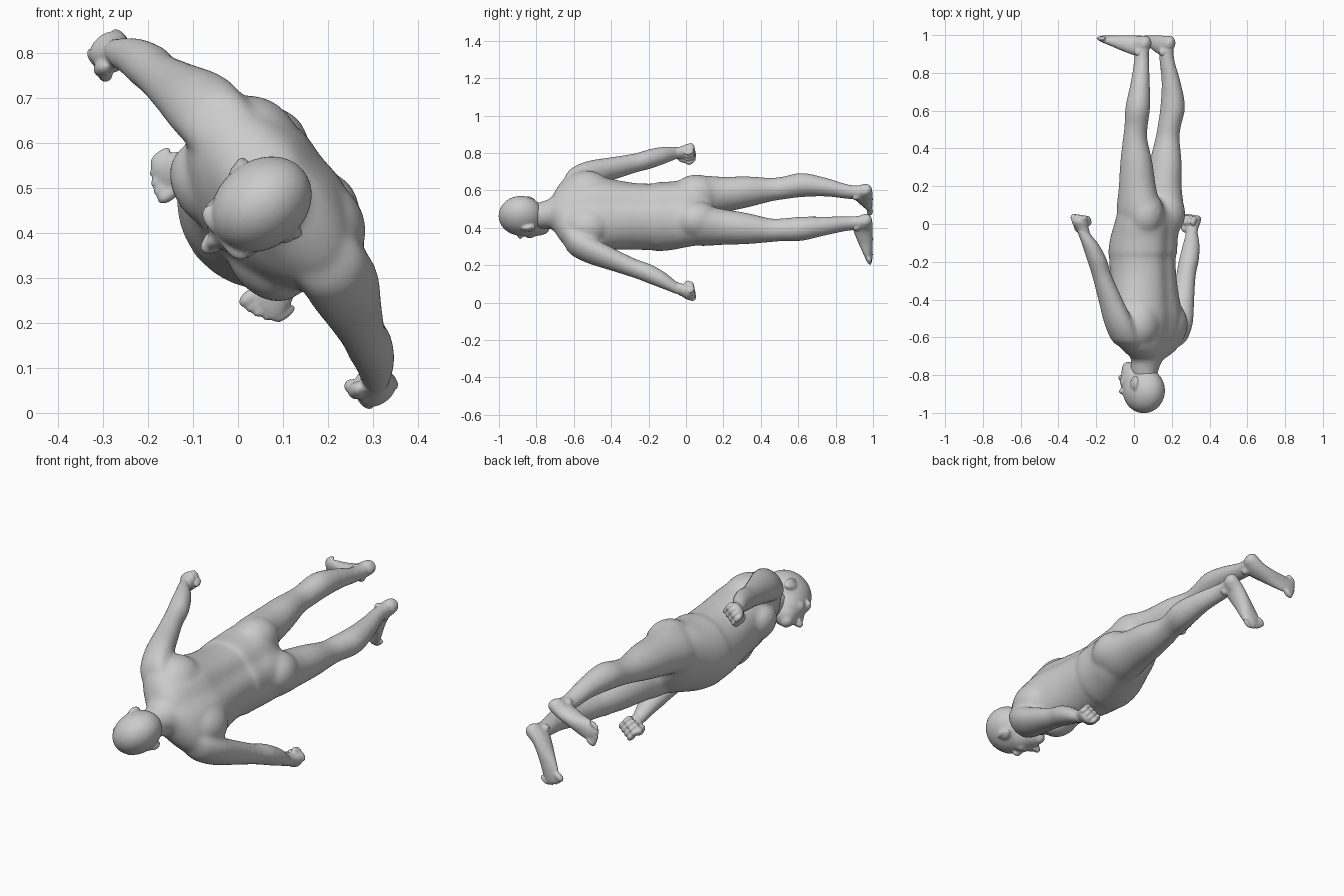
import bpy, bmesh, math
from mathutils import Matrix, Vector

# Body space: x = sideways, y = head (-) to feet (+), z = towards the back.
# Each finished part is then rolled about the long axis into its lying pose.
POSE = Matrix.Translation((0.06, 0, 0.47)) @ Matrix.Rotation(math.radians(51.7), 4, 'Y')


def catmull(a, b, c, d, t):
    return [0.5 * (2 * q + (r - p) * t + (2 * p - 5 * q + 4 * r - s) * t * t
            + (3 * q - p - 3 * r + s) * t ** 3) for p, q, r, s in zip(a, b, c, d)]


def loft(bm, rings, side=1, axis='y', groove=0, n=48, steps=6):
    """Closed smooth tube; ring = (x, y, z, half width, half depth)."""
    path = []
    for i in range(len(rings) - 1):
        a, d = rings[max(i - 1, 0)], rings[min(i + 2, len(rings) - 1)]
        path += [catmull(a, rings[i], rings[i + 1], d, k / steps) for k in range(steps)]
    path.append(list(rings[-1]))
    loops = []
    for x, y, z, w, h in path:
        loop = []
        for k in range(n):
            t = 2 * math.pi * k / n
            dent = 1 - groove * math.exp(-((t - math.pi / 2) / 0.22) ** 2)
            u, v = w * math.cos(t), h * math.sin(t) * dent
            p = (x + u, y, z + v) if axis == 'y' else (x + u, y + v, z)
            loop.append(bm.verts.new((p[0] * side, p[1], p[2])))
        loops.append(loop)
    faces = [bm.faces.new(loops[0]), bm.faces.new(loops[-1][::-1])]
    for a, b in zip(loops, loops[1:]):
        for k in range(n):
            j = (k + 1) % n
            faces.append(bm.faces.new((a[k], b[k], b[j], a[j])))
    bmesh.ops.recalc_face_normals(bm, faces=faces)


def blob(bm, centre, radii, side=1, tilt=0):
    """Ellipsoid, optionally tilted about the sideways axis."""
    c = Vector((centre[0] * side, centre[1], centre[2]))
    m = (Matrix.Translation(c) @ Matrix.Rotation(math.radians(tilt), 4, 'X')
         @ Matrix.Diagonal((*radii, 1)))
    bmesh.ops.create_uvsphere(bm, u_segments=40, v_segments=24, radius=1, matrix=m)


def finish(bm, name, voxel, smooth):
    """Fuse the overlapping volumes into one smooth skin."""
    me = bpy.data.meshes.new(name)
    bm.to_mesh(me)
    bm.free()
    ob = bpy.data.objects.new(name, me)
    bpy.context.collection.objects.link(ob)
    ob.matrix_world = POSE
    r = ob.modifiers.new("fuse", 'REMESH')
    r.mode, r.voxel_size, r.use_smooth_shade = 'VOXEL', voxel, True
    s = ob.modifiers.new("soften", 'SMOOTH')
    s.factor, s.iterations = 0.5, smooth


# Torso, neck, arms and legs
bm = bmesh.new()
loft(bm, [(0, -.72, .02, .075, .065), (0, -.695, .025, .135, .09), (0, -.66, .025, .195, .11),
          (0, -.62, .02, .225, .13), (0, -.56, .015, .232, .15), (0, -.48, .012, .222, .16),
          (0, -.38, 0, .20, .163), (0, -.27, -.015, .183, .17), (0, -.172, -.02, .182, .172),
          (0, -.157, -.018, .188, .178), (0, -.08, -.01, .19, .172), (0, 0, .01, .194, .157),
          (0, .07, .017, .185, .135), (0, .13, .02, .13, .09), (0, .15, .02, .06, .04)], groove=.08)
loft(bm, [(0, -.82, -.01, .06, .07), (0, -.77, -.005, .071, .077), (0, -.73, .008, .08, .082),
          (0, -.69, .018, .115, .088), (0, -.64, .02, .15, .09)])
for s in (-1, 1):
    # arm
    loft(bm, [(.15, -.655, .025, .05, .055), (.195, -.62, .026, .07, .078), (.25, -.53, .022, .071, .083),
              (.31, -.39, .005, .06, .066), (.36, -.27, -.01, .052, .053), (.393, -.19, -.016, .054, .053),
              (.43, -.11, -.03, .047, .045), (.46, -.05, -.05, .035, .033),
              (.47, -.01, -.06, .03, .03)], s)
    # leg
    loft(bm, [(.085, -.04, .03, .08, .09), (.097, .06, .033, .1, .125), (.11, .2, .033, .091, .102),
              (.125, .33, .038, .079, .088), (.138, .45, .04, .062, .066), (.142, .52, .05, .06, .063),
              (.149, .62, .067, .063, .067), (.132, .75, .07, .049, .052),
              (.108, .87, .06, .037, .042), (.104, .95, .06, .036, .042)], s)
    blob(bm, (.09, .055, .068), (.1, .125, .103), s)             # buttock
    blob(bm, (.115, -.53, .055), (.115, .13, .106), s)           # shoulder blade
    blob(bm, (.1, -.48, -.07), (.11, .1, .085), s)               # chest
    blob(bm, (.14, .43, 0), (.036, .05, .033), s)                # kneecap
finish(bm, "body", .0085, 22)

# Head
bm = bmesh.new()
blob(bm, (0, -.882, -.01), (.097, .12, .12))                     # skull
blob(bm, (0, -.835, -.062), (.08, .105, .083))                   # face
blob(bm, (0, -.785, -.078), (.061, .055, .068))                  # jaw
blob(bm, (0, -.76, -.115), (.034, .03, .032))                    # chin
blob(bm, (0, -.835, -.145), (.016, .042, .017), tilt=-25)        # nose bridge
blob(bm, (0, -.815, -.16), (.018, .015, .02))                    # nose tip
blob(bm, (0, -.785, -.132), (.03, .016, .016))                   # mouth
for s in (-1, 1):
    blob(bm, (.034, -.886, -.112), (.04, .018, .025), s)         # brow
    blob(bm, (.045, -.835, -.095), (.032, .034, .033), s)        # cheek
    blob(bm, (.012, -.812, -.15), (.012, .011, .014), s)         # nostril
    blob(bm, (.092, -.84, -.002), (.014, .038, .024), s, 15)     # ear
    blob(bm, (.099, -.85, .012), (.012, .03, .013), s, 15)       # ear rim
finish(bm, "head", .0055, 8)

for s, side in ((-1, "right"), (1, "left")):
    # Fist with curled fingers
    bm = bmesh.new()
    loft(bm, [(.452, -.07, -.044, .027, .027), (.467, -.025, -.056, .032, .036),
              (.482, .01, -.062, .034, .046), (.486, .03, -.065, .024, .038)], s)
    for i in range(4):
        z = -.098 + i * .023
        blob(bm, (.482, .034 - i * .003, z), (.027, .021, .0145), s)
        blob(bm, (.455, .03 - i * .003, z), (.021, .022, .0135), s)
        blob(bm, (.446, .01, z), (.017, .02, .013), s)
    blob(bm, (.456, -.01, -.1), (.019, .038, .019), s, -15)      # thumb
    blob(bm, (.442, .016, -.104), (.017, .021, .016), s)
    finish(bm, side + "_hand", .0045, 5)

    # Foot
    bm = bmesh.new()
    loft(bm, [(.102, .962, .11, .014, .016), (.103, .956, .09, .034, .038),
              (.108, .944, .035, .037, .053), (.132, .955, -.03, .042, .044),
              (.16, .969, -.09, .051, .029), (.176, .978, -.13, .049, .02),
              (.182, .982, -.15, .04, .014)], s, axis='z')
    loft(bm, [(.109, .84, .062, .02, .024), (.105, .89, .06, .031, .037),
              (.104, .92, .058, .036, .042), (.106, .965, .052, .036, .05)], s)
    for i in range(5):
        r = .018 if i == 0 else .0145 - i * .0006
        blob(bm, (.146 + i * .0195, .983, -.158 + i * i * .0024), (r * .9, r * .95, .029), s)
    for x in (.073, .135):
        blob(bm, (x, .91, .055), (.014, .02, .018), s)           # ankle bones
    finish(bm, side + "_foot", .005, 7)
